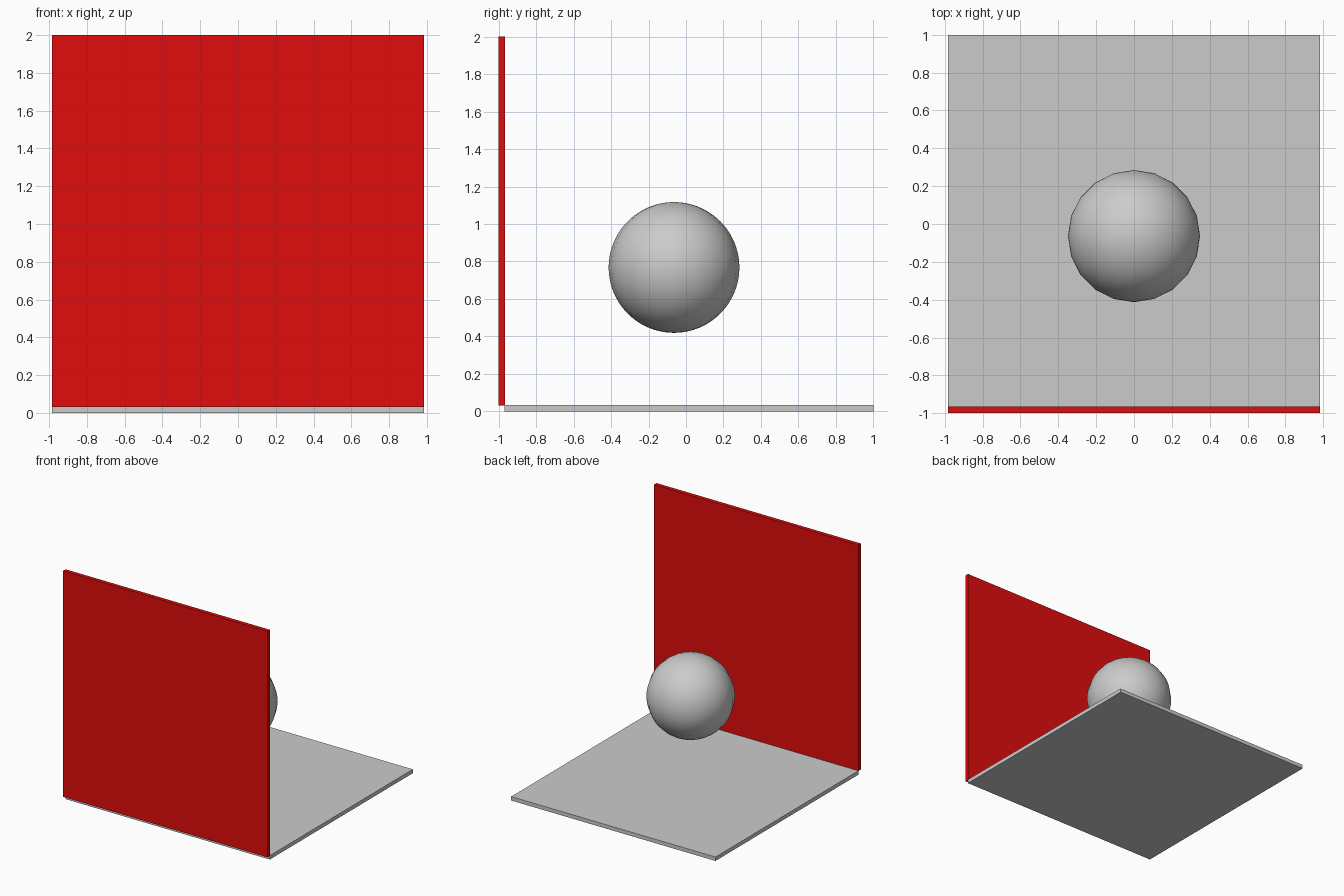
import bpy

if "Cube" in bpy.data.objects:
    bpy.data.objects.remove(bpy.data.objects["Cube"])

T = 0.034      # panel thickness
W = 1.968      # panel side length


def panel(name, size, centre):
    bpy.ops.mesh.primitive_cube_add(size=1, location=centre)
    ob = bpy.context.object
    ob.name = name
    ob.scale = size
    bpy.ops.object.transform_apply(location=False, rotation=False, scale=True)
    return ob


# Grey floor slab
panel("floor", (W, W, T), (0, 1 - W / 2, T / 2))

# Red wall standing along the front edge of the floor
wall = panel("front_wall", (W, T, W), (0, -1 + T / 2, 2 - W / 2))
red = bpy.data.materials.new("red")
red.diffuse_color = (0.75, 0.004, 0.004, 1)
red.use_nodes = True
red.node_tree.nodes["Principled BSDF"].inputs["Base Color"].default_value = red.diffuse_color
wall.data.materials.append(red)

# Floating ball: 20 sides around, finer from pole to pole
bpy.ops.mesh.primitive_uv_sphere_add(segments=20, ring_count=40, radius=0.349,
                                     location=(0, -0.064, 0.768))
ball = bpy.context.object
ball.name = "ball"
bpy.ops.object.shade_smooth()
